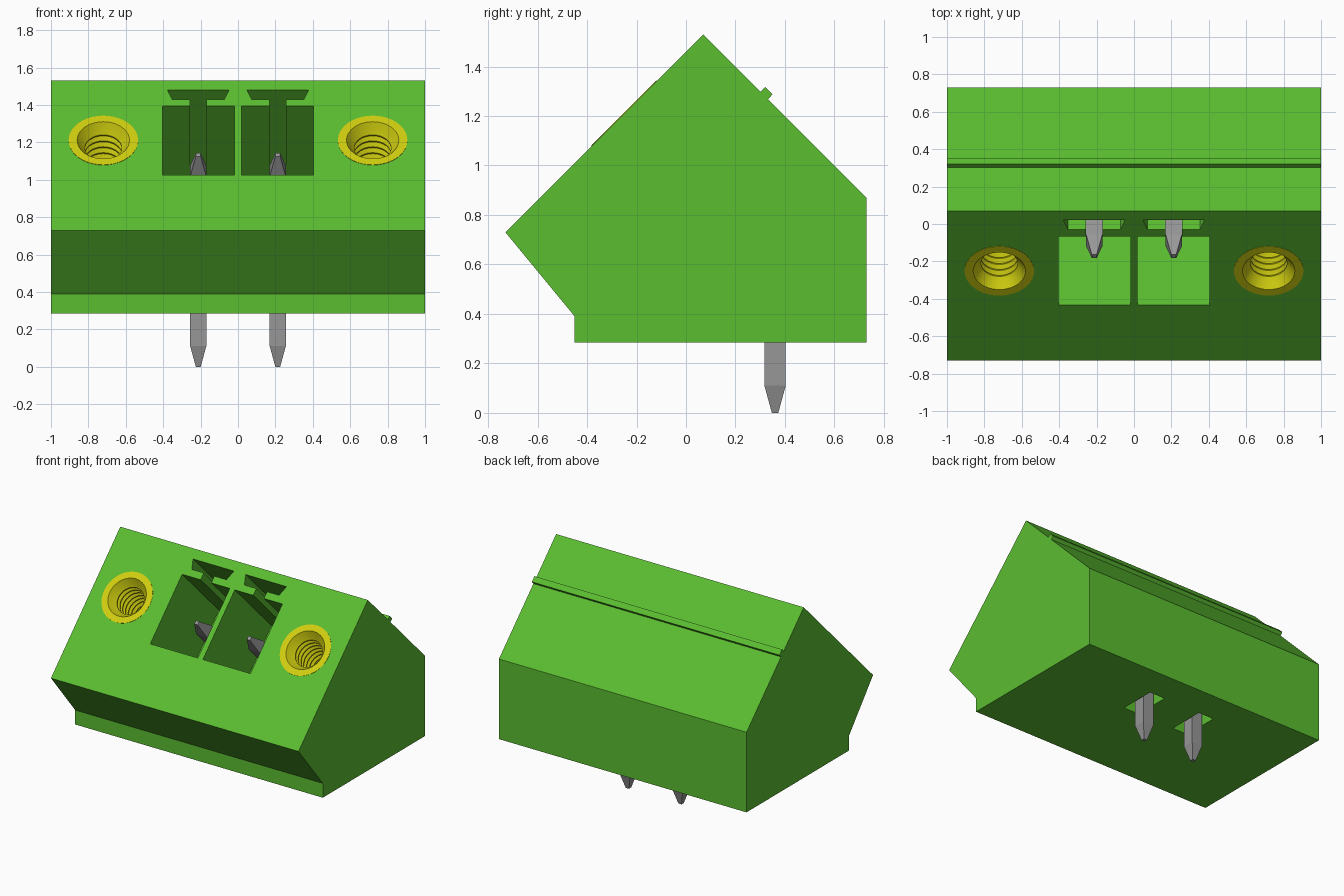
import bpy, bmesh, math
from mathutils import Matrix, Vector

cube = bpy.data.objects.get("Cube")
if cube:
    bpy.data.objects.remove(cube, do_unlink=True)


def material(name, rgb, metallic=0.0):
    m = bpy.data.materials.new(name)
    m.use_nodes = True
    m.diffuse_color = (*rgb, 1)
    m.node_tree.nodes["Principled BSDF"].inputs["Base Color"].default_value = (*rgb, 1)
    return m


GREEN = material("green plastic", (0.105, 0.51, 0.03))
YELLOW = material("yellow brass", (0.63, 0.62, 0.005))
GREY = material("grey metal", (0.31, 0.31, 0.31))

# Frame of the sloped mating face: x across, y up the slope, z outward
SLOPE = Matrix.Translation((0, -0.25, 1.21)) @ Matrix.Rotation(math.radians(45), 4, 'X')


def finish(name, bm, mat):
    bmesh.ops.recalc_face_normals(bm, faces=bm.faces)
    mesh = bpy.data.meshes.new(name)
    bm.to_mesh(mesh)
    bm.free()
    mesh.materials.append(mat)
    obj = bpy.data.objects.new(name, mesh)
    bpy.context.collection.objects.link(obj)
    return obj


def prism(name, points, offset, matrix, mat):
    """Extrude a closed outline of 3D points by offset."""
    bm = bmesh.new()
    face = bm.faces.new([bm.verts.new(p) for p in points])
    out = bmesh.ops.extrude_face_region(bm, geom=[face])
    moved = [v for v in out["geom"] if isinstance(v, bmesh.types.BMVert)]
    bmesh.ops.translate(bm, verts=moved, vec=Vector(offset))
    bm.transform(matrix)
    return finish(name, bm, mat)


def side_prism(name, outline):
    """Full-width prism from a (y, z) outline."""
    return prism(name, [(-1, y, z) for y, z in outline], (2, 0, 0), Matrix(), GREEN)


def lathe(name, profile, matrix, mat, steps=40):
    """Revolve (radius, height) points about the local z axis."""
    bm = bmesh.new()
    verts = [bm.verts.new((r, 0, h)) for r, h in profile]
    edges = [bm.edges.new(pair) for pair in zip(verts, verts[1:])]
    bmesh.ops.spin(bm, geom=verts + edges, cent=(0, 0, 0), axis=(0, 0, 1),
                   angle=math.tau, steps=steps)
    bmesh.ops.remove_doubles(bm, verts=bm.verts, dist=0.0005)
    bm.transform(matrix)
    return finish(name, bm, mat)


def cut(target, cutter):
    mod = target.modifiers.new("cut", 'BOOLEAN')
    mod.operation = 'DIFFERENCE'
    mod.solver = 'EXACT'
    mod.object = cutter
    bpy.context.view_layer.objects.active = target
    bpy.ops.object.modifier_apply(modifier=mod.name)
    bpy.data.objects.remove(cutter, do_unlink=True)


# Housing and rear rib
housing = side_prism("housing", [(-0.45, 0.285), (0.73, 0.285), (0.73, 0.87),
                                 (0.07, 1.53), (-0.73, 0.73), (-0.45, 0.39)])
side_prism("rear_rib", [(0.29, 1.285), (0.32, 1.318), (0.35, 1.288), (0.32, 1.255)])

# Contact pocket outline: square opening, narrow stem and flared key slot
half = [(0.1925, -0.26), (0.1925, 0.26), (0.043, 0.26), (0.043, 0.311),
        (0.14, 0.311), (0.165, 0.382)]
pocket = half + [(-x, y) for x, y in reversed(half)]

# Thread profile, from the rim down to the closed bottom
thread = [(0.186, -0.45), (0.186, 0.002), (0.14, 0.002), (0.115, -0.035)]
for i in range(8):
    top = -0.045 - i * 0.045
    thread += [(0.098, top - 0.01), (0.098, top - 0.018), (0.118, top - 0.035)]
thread += [(0.098, -0.42), (0, -0.42)]


def pin(name, x):
    """Square pin bent from vertical to the slope normal, tapered at both ends."""
    d = Vector((0, -1, 1)).normalized()
    flat, tilt = Vector((0, 1, 0)), Vector((0, 1, 1)).normalized()
    bend = Vector((0, 1, math.tan(math.radians(22.5))))
    tip = Vector((x, -0.173, 1.133))
    stations = [((x, 0.36, 0), flat, 0.013), ((x, 0.36, 0.11), flat, 0.043),
                ((x, 0.36, 0.6), bend, 0.043), (tip - d * 0.12, tilt, 0.043),
                (tip, tilt, 0.013)]
    bm = bmesh.new()
    rings = []
    for centre, across, w in stations:
        side = Vector((1, 0, 0))
        rings.append([bm.verts.new(Vector(centre) + (side * a + across * b) * w)
                      for a, b in ((-1, -1), (1, -1), (1, 1), (-1, 1))])
    for lower, upper in zip(rings, rings[1:]):
        for i in range(4):
            j = (i + 1) % 4
            bm.faces.new((lower[i], lower[j], upper[j], upper[i]))
    bm.faces.new(rings[0])
    bm.faces.new(rings[-1])
    return finish(name, bm, GREY)


for label, s in (("left", 1), ("right", -1)):
    x = s * 0.2125
    # Pocket in the sloped face
    cut(housing, prism("pocket_cutter", [(x + px, py, -0.6) for px, py in pocket],
                       (0, 0, 0.7), SLOPE, GREEN))
    # Clearance slot around the pin in the underside
    slot = [(x + a * 0.063, 0.36 + b * 0.135, 0.2)
            for a, b in ((-1, -1), (1, -1), (1, 1), (-1, 1))]
    cut(housing, prism("slot_cutter", slot, (0, 0, 0.33), Matrix(), GREEN))
    pin(label + "_pin", x)

    # Threaded insert seated in a round bore
    place = SLOPE @ Matrix.Translation((s * 0.72, 0, 0))
    cut(housing, lathe("bore_cutter", [(0, -0.46), (0.184, -0.46), (0.184, 0.1), (0, 0.1)],
                       place, GREEN))
    insert = lathe(label + "_threaded_insert", thread, place, YELLOW)
    bpy.ops.object.select_all(action='DESELECT')
    insert.select_set(True)
    bpy.context.view_layer.objects.active = insert
    bpy.ops.object.shade_smooth_by_angle(angle=math.radians(25))
